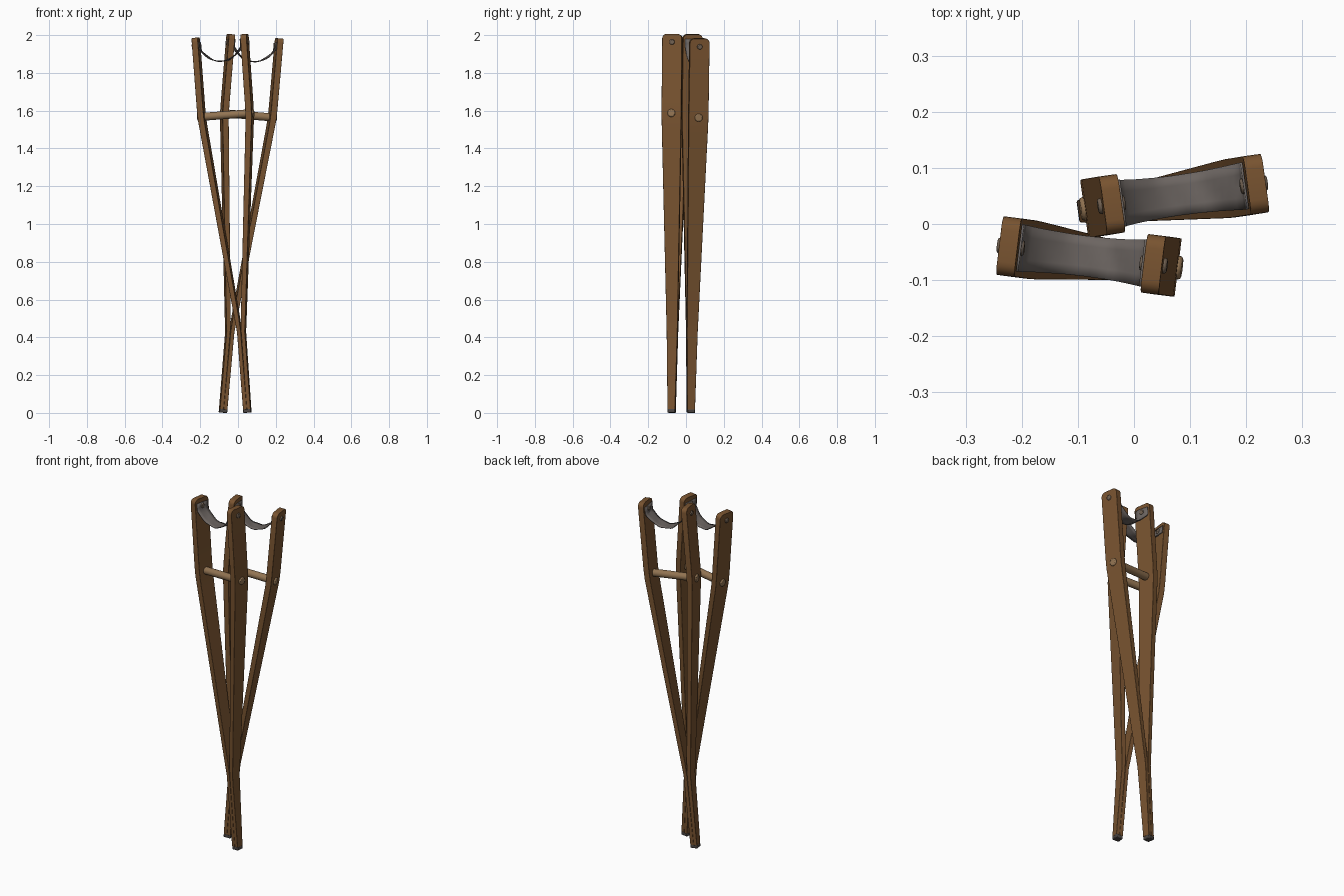
import bpy, bmesh, math
from mathutils import Vector, Matrix

cube = bpy.data.objects.get("Cube")
if cube:
    bpy.data.objects.remove(cube)


def material(name, rgb, rough=0.7):
    m = bpy.data.materials.new(name)
    m.use_nodes = True
    m.diffuse_color = (*rgb, 1)
    b = m.node_tree.nodes["Principled BSDF"]
    b.inputs["Base Color"].default_value = (*rgb, 1)
    b.inputs["Roughness"].default_value = rough
    return m


WOOD = material("brown wood", (0.19, 0.088, 0.03))
GRIP = material("pale wood", (0.29, 0.175, 0.085))
CLOTH = material("grey cloth", (0.15, 0.13, 0.12))
METAL = material("dull metal", (0.16, 0.115, 0.08))
RUBBER = material("dark rubber", (0.07, 0.06, 0.055))


def finish(name, bm, mat, frame, bevel=0):
    bmesh.ops.recalc_face_normals(bm, faces=bm.faces)
    mesh = bpy.data.meshes.new(name)
    bm.to_mesh(mesh)
    bm.free()
    mesh.materials.append(mat)
    ob = bpy.data.objects.new(name, mesh)
    bpy.context.collection.objects.link(ob)
    ob.matrix_world = frame
    if bevel:
        mod = ob.modifiers.new("soft edges", 'BEVEL')
        mod.width, mod.segments, mod.limit_method = bevel, 2, 'ANGLE'
        mod.angle_limit = math.radians(40)
    bpy.ops.object.select_all(action='DESELECT')
    ob.select_set(True)
    bpy.context.view_layer.objects.active = ob
    bpy.ops.object.shade_smooth_by_angle(angle=math.radians(35))
    return ob


def rail(name, side, frame):
    # Stations up the rail: height, offset, thickness, depth
    stations = [(0.018, 0.01, 0.02, 0.04), (0.43, 0.011, 0.02, 0.057),
                (0.5, 0.017, 0.024, 0.06), (1.0, 0.069, 0.028, 0.081),
                (1.5, 0.121, 0.032, 0.102), (1.56, 0.127, 0.033, 0.104),
                (1.62, 0.129, 0.033, 0.105)]
    r = 0.024
    for i in range(6):    # rounded top corners
        a = i * math.pi / 10
        stations.append((2 - r + r * math.sin(a), 0.13, 0.033,
                         0.105 - 2 * r * (1 - math.cos(a))))
    bm = bmesh.new()
    loops = []
    for h, off, t, d in stations:
        loops.append([bm.verts.new((side * off + sx * t / 2, sy * d / 2, h))
                      for sx, sy in ((-1, -1), (1, -1), (1, 1), (-1, 1))])
    for a, b in zip(loops, loops[1:]):
        for k in range(4):
            bm.faces.new((a[k], a[(k + 1) % 4], b[(k + 1) % 4], b[k]))
    bm.faces.new(loops[0])
    bm.faces.new(loops[-1])
    finish(name, bm, WOOD, frame, 0.003)


def rod(name, mat, frame, x0, x1, h, radius, bevel):
    # Cylinder lying across the crutch
    bm = bmesh.new()
    place = Matrix.Translation(((x0 + x1) / 2, 0, h)) @ Matrix.Rotation(math.pi / 2, 4, 'Y')
    bmesh.ops.create_cone(bm, cap_ends=True, segments=20, radius1=radius,
                          radius2=radius, depth=abs(x1 - x0), matrix=place)
    finish(name, bm, mat, frame, bevel)


def sling(name, frame):
    # Hanging strap with both ends flat against the rails
    n = 20
    path = [(-0.1105, 1.975), (-0.1105, 1.95)]
    for i in range(n + 1):
        s = 2 * i / n - 1
        path.append((0.109 * s, 1.866 + 0.066 * abs(s) ** 2.2))
    path += [(0.1105, 1.95), (0.1105, 1.975)]
    bm = bmesh.new()
    rows = []
    for x, h in path:
        half = 0.036 + 0.006 * (x / 0.11) ** 2
        rows.append([bm.verts.new((x, half * k / 2, h + 0.002 * math.sin(90 * x + k)))
                     for k in range(-2, 3)])
    for a, b in zip(rows, rows[1:]):
        for k in range(4):
            bm.faces.new((a[k], a[k + 1], b[k + 1], b[k]))
    ob = finish(name, bm, CLOTH, frame)
    mod = ob.modifiers.new("cloth thickness", 'SOLIDIFY')
    mod.thickness, mod.offset = 0.004, 0


def crutch(prefix, foot, top, turn):
    # Local frame: x across the rails, z up the shaft
    w = (Vector(top) - Vector(foot)).normalized()
    u = Vector((math.cos(turn), math.sin(turn), 0))
    u = (u - w * u.dot(w)).normalized()
    frame = Matrix((u, w.cross(u), w)).transposed().to_4x4()
    frame.translation = Vector(foot)
    for side, word in ((-1, "right"), (1, "left")):
        rail(f"{prefix}_{word}_rail", side, frame)
        rod(f"{prefix}_{word}_bolt", METAL, frame, side * 0.104, side * 0.153,
            1.957, 0.014, 0.004)
    rod(prefix + "_handle", GRIP, frame, -0.152, 0.152, 1.58, 0.021, 0.005)
    sling(prefix + "_sling", frame)
    # Rubber tip under the joined rails
    bm = bmesh.new()
    bmesh.ops.create_cube(bm, size=1, matrix=Matrix.Translation((0, 0, 0.01))
                          @ Matrix.Diagonal((0.041, 0.041, 0.02, 1)))
    finish(prefix + "_tip", bm, RUBBER, frame, 0.004)


crutch("front_crutch", (0.05, -0.076, 0.001), (-0.095, -0.056, 1.99), math.radians(-7))
crutch("back_crutch", (-0.08, 0.025, 0.001), (0.09, 0.053, 1.99), math.radians(8))
